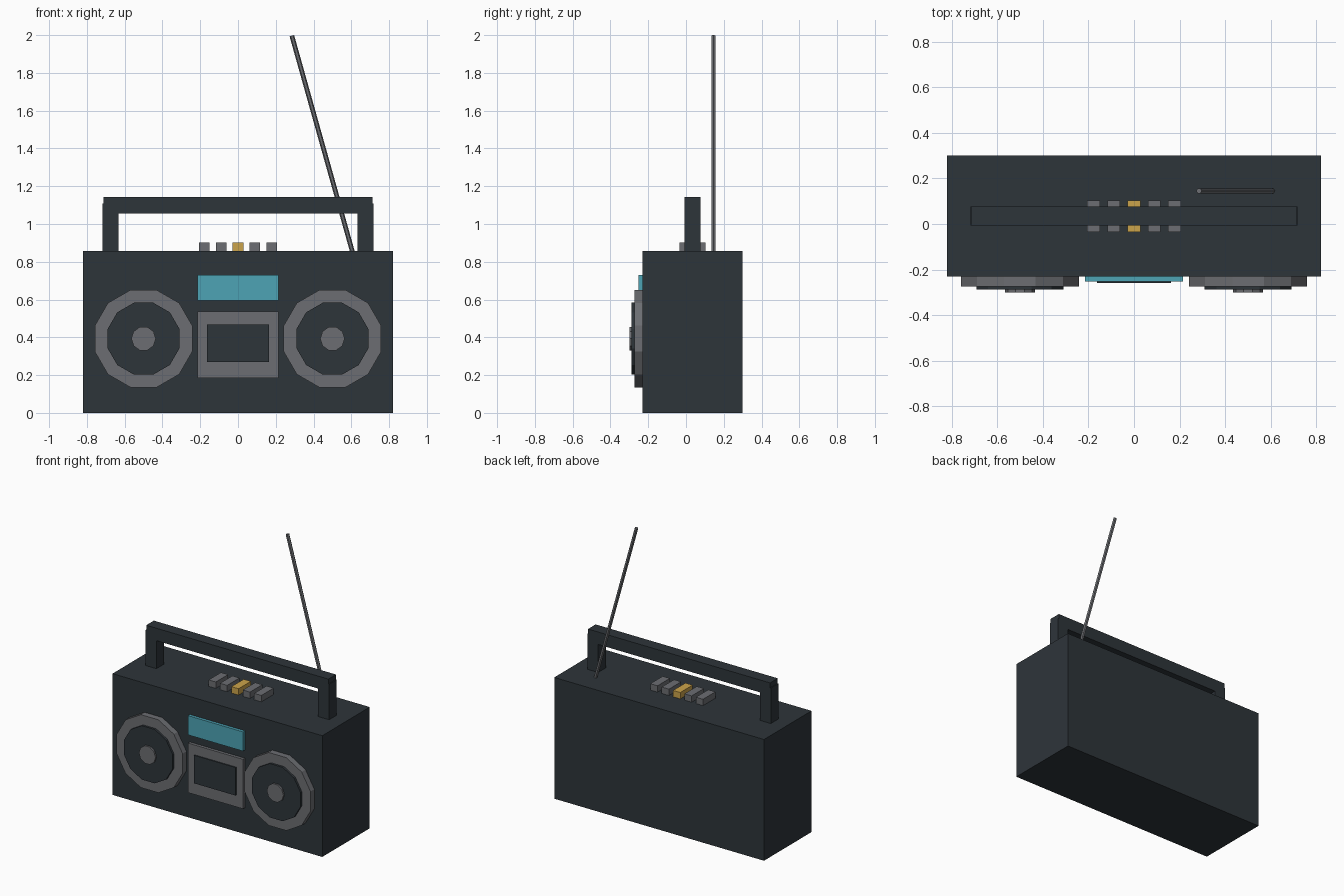
import bpy, math
from mathutils import Vector

if "Cube" in bpy.data.objects:
    bpy.data.objects.remove(bpy.data.objects["Cube"])


def material(name, r, g, b):
    m = bpy.data.materials.new(name)
    m.diffuse_color = (r, g, b, 1)
    m.use_nodes = True
    m.node_tree.nodes["Principled BSDF"].inputs["Base Color"].default_value = m.diffuse_color
    return m


DARK = material("charcoal", 0.027, 0.035, 0.042)
GREY = material("mid_grey", 0.15, 0.155, 0.168)
TEAL = material("teal", 0.075, 0.37, 0.46)
GOLD = material("gold", 0.6, 0.37, 0.07)


def box(name, x, y, z, mat):
    """Box from (min, max) ranges."""
    bpy.ops.mesh.primitive_cube_add(size=1, location=[sum(r) / 2 for r in (x, y, z)])
    o = bpy.context.object
    o.name = name
    o.scale = [r[1] - r[0] for r in (x, y, z)]
    bpy.ops.object.transform_apply(location=False, rotation=False, scale=True)
    o.data.materials.append(mat)
    return o


def rod(name, a, b, radius, sides, mat, spin=0.0):
    """Flat-sided cylinder between two points."""
    a, b = Vector(a), Vector(b)
    bpy.ops.mesh.primitive_cylinder_add(vertices=sides, radius=radius, depth=(b - a).length)
    o = bpy.context.object
    o.name = name
    o.rotation_euler = (0, 0, spin)
    bpy.ops.object.transform_apply(location=False, rotation=True, scale=False)
    o.rotation_euler = (b - a).to_track_quat('Z', 'Y').to_euler()
    o.location = (a + b) / 2
    o.data.materials.append(mat)
    return o


FRONT, BACK, TOP = -0.23, 0.30, 0.857
MID = (FRONT + BACK) / 2

# Case
box("case", (-0.82, 0.82), (FRONT, BACK), (0, TOP), DARK)

# Carry handle
hy = (MID - 0.0425, MID + 0.0425)
for side, s in (("left", -1), ("right", 1)):
    box(side + "_handle_post", (s * 0.675 - 0.0425, s * 0.675 + 0.0425), hy, (TOP - 0.01, 1.108), DARK)
box("handle_bar", (-0.712, 0.712), hy, (1.055, 1.143), DARK)

# Speakers: ring, cone and hub stacked forwards
for side, s in (("left", -1), ("right", 1)):
    for part, front, radius, sides, mat in (("ring", -0.273, 0.267, 12, GREY),
                                            ("cone", -0.288, 0.197, 12, DARK),
                                            ("hub", -0.30, 0.065, 10, GREY)):
        rod(f"{side}_speaker_{part}", (s * 0.5, FRONT + 0.01, 0.393), (s * 0.5, front, 0.393),
            radius, sides, mat, math.pi / sides)

# Tuner display, tape door and window
box("tuner_display", (-0.215, 0.215), (-0.251, FRONT + 0.01), (0.594, 0.73), TEAL)
box("tape_door", (-0.215, 0.215), (-0.251, FRONT + 0.01), (0.186, 0.536), GREY)
box("tape_window", (-0.163, 0.163), (-0.259, FRONT), (0.269, 0.467), DARK)

# Top buttons
for i in range(-2, 3):
    x = i * 0.089
    box(f"button_{i + 3}", (x - 0.028, x + 0.028), (MID - 0.069, MID + 0.069),
        (TOP - 0.01, 0.902), GREY if i else GOLD)

# Tilted aerial
rod("aerial", (0.608, 0.145, 0.845), (0.285, 0.145, 1.997), 0.0125, 6, GREY)
